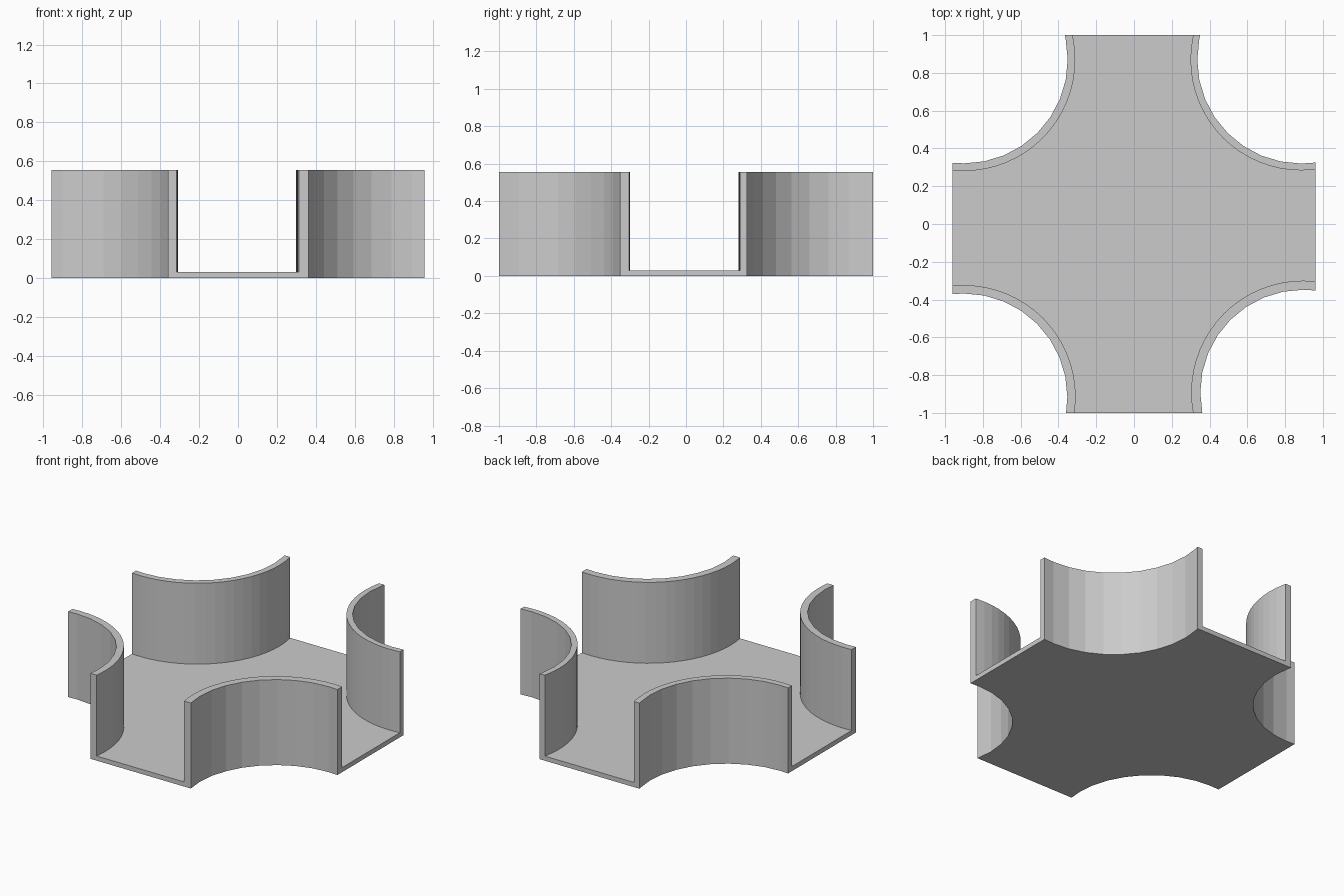
import bpy, bmesh
from math import pi, sin, asin, acos, cos, floor, ceil

if "Cube" in bpy.data.objects:
    bpy.data.objects.remove(bpy.data.objects["Cube"])

HX, HY = 0.96, 1.0            # half extents of the tray
FLOOR, HEIGHT = 0.03, 0.555   # floor thickness, wall height

# corner name: x sign, y sign, centre x, centre y, outer (hollow side) radius, inner radius
CORNERS = {
    "back_right_wall": (1, 1, 0.885, 0.870, 0.550, 0.586),
    "back_left_wall": (-1, 1, 0.900, 0.870, 0.549, 0.589),
    "front_left_wall": (-1, -1, 0.900, 0.915, 0.547, 0.591),
    "front_right_wall": (1, -1, 0.895, 0.892, 0.544, 0.592),
}


def arc(sx, sy, cx, cy, r, sides):
    """Corner arc clipped to the tray, from the y end to the x end."""
    a0 = pi - asin((HY - cy) / r)
    a1 = 2 * pi - acos((HX - cx) / r)
    step = 2 * pi / sides
    inner = [i * step for i in range(ceil(a0 / step), floor(a1 / step) + 1)]
    return [(sx * (cx + r * cos(a)), sy * (cy + r * sin(a))) for a in [a0] + inner + [a1]]


def prism(name, outline, height):
    bm = bmesh.new()
    face = bm.faces.new([bm.verts.new((x, y, 0)) for x, y in outline])
    top = bmesh.ops.extrude_face_region(bm, geom=[face], use_keep_orig=True)["geom"]
    bmesh.ops.translate(bm, vec=(0, 0, height),
                        verts=[v for v in top if isinstance(v, bmesh.types.BMVert)])
    bmesh.ops.recalc_face_normals(bm, faces=bm.faces)
    mesh = bpy.data.meshes.new(name)
    bm.to_mesh(mesh)
    bm.free()
    obj = bpy.data.objects.new(name, mesh)
    bpy.context.collection.objects.link(obj)
    return obj


floor_outline = []
for name, (sx, sy, cx, cy, r_out, r_in) in CORNERS.items():
    inside = arc(sx, sy, cx, cy, r_in, 64)
    outside = arc(sx, sy, cx, cy, r_out, 32)
    # curved corner wall
    prism(name, inside + outside[::-1], HEIGHT)
    # floor outline runs round the four corners in one direction
    floor_outline += inside[::-1] if sx * sy > 0 else inside

# cross-shaped floor plate
prism("floor", floor_outline, FLOOR)
